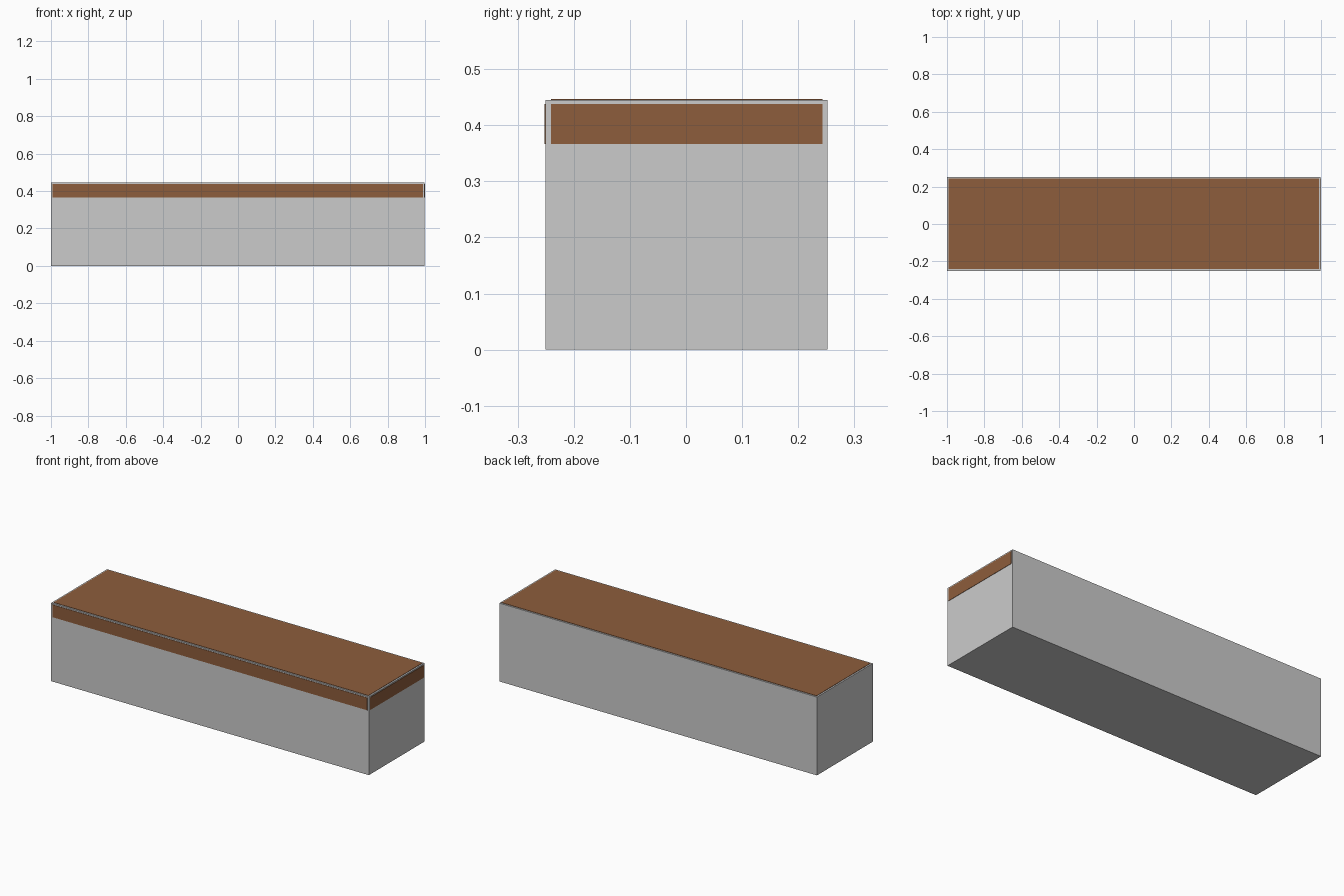
import bpy

if "Cube" in bpy.data.objects:
    bpy.data.objects.remove(bpy.data.objects["Cube"])

T = 0.002  # how far the panels stand proud of the body


def box(name, lo, hi, material=None):
    bpy.ops.mesh.primitive_cube_add(size=1, location=[(a + b) / 2 for a, b in zip(lo, hi)])
    ob = bpy.context.object
    ob.name = name
    ob.scale = [b - a for a, b in zip(lo, hi)]
    bpy.ops.object.transform_apply(location=False, rotation=False, scale=True)
    if material:
        ob.data.materials.append(material)
    return ob


wood = bpy.data.materials.new("brown_wood")
wood.diffuse_color = (0.27, 0.11, 0.045, 1)
wood.use_nodes = True
wood.node_tree.nodes["Principled BSDF"].inputs["Base Color"].default_value = wood.diffuse_color

# Grey body, offset slightly so body and panels together are centred
X0, X1, Y0, Y1, Z1 = -1.0, 1.0 - T, -0.252 + T, 0.252, 0.445
box("bench_body", (X0, Y0, 0), (X1, Y1, Z1))

# Thin brown panels on the top, front and right faces only
M, Z_LOW, Z_HIGH = 0.009, 0.367, 0.438
box("top_panel", (X0 + M, Y0 + M, Z1 - T), (X1 - M, Y1 - M, Z1 + T), wood)
box("front_panel", (X0 + M, Y0 - T, Z_LOW), (X1 - M, Y0 + T, Z_HIGH), wood)
box("right_panel", (X1 - T, Y0 + M, Z_LOW), (X1 + T, Y1 - M, Z_HIGH), wood)
